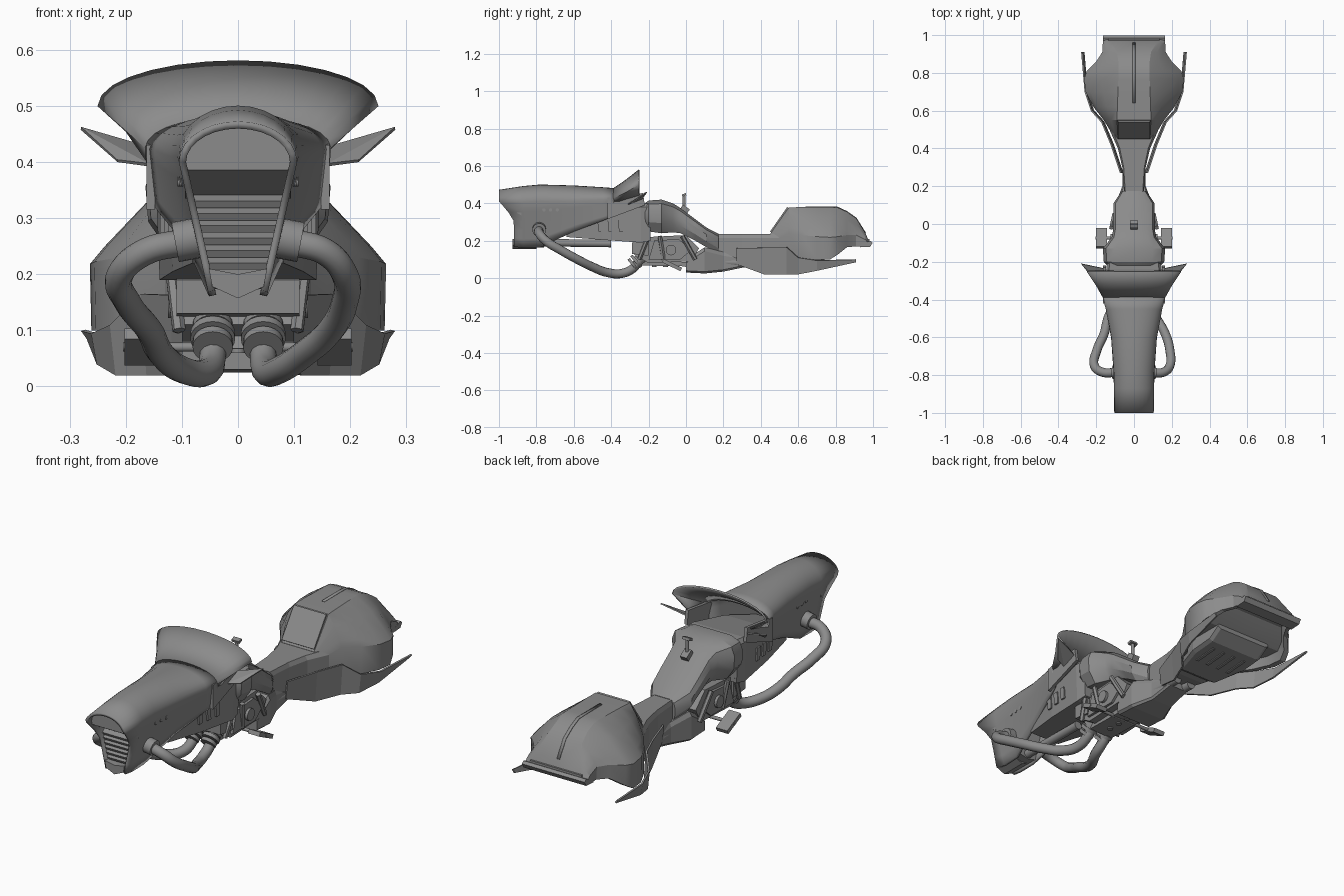
import bpy, bmesh, math
from mathutils import Vector

if "Cube" in bpy.data.objects:
    bpy.data.objects.remove(bpy.data.objects["Cube"], do_unlink=True)

# One grey for the whole machine
GREY = bpy.data.materials.new("body grey")
GREY.use_nodes = True
GREY.diffuse_color = (.26, .26, .26, 1)
GREY.node_tree.nodes["Principled BSDF"].inputs["Base Color"].default_value = (.26, .26, .26, 1)


def make(name, verts, faces, thick=0, smooth=True):
    me = bpy.data.meshes.new(name)
    me.from_pydata([tuple(v) for v in verts], [], faces)
    bm = bmesh.new()
    bm.from_mesh(me)
    bmesh.ops.remove_doubles(bm, verts=bm.verts, dist=0.0005)
    bmesh.ops.recalc_face_normals(bm, faces=bm.faces)
    bm.to_mesh(me)
    bm.free()
    me.materials.append(GREY)
    ob = bpy.data.objects.new(name, me)
    bpy.context.collection.objects.link(ob)
    if thick:
        mod = ob.modifiers.new("thickness", "SOLIDIFY")
        mod.thickness = thick
        mod.offset = 0
    if smooth:
        bpy.ops.object.select_all(action="DESELECT")
        ob.select_set(True)
        bpy.context.view_layer.objects.active = ob
        bpy.ops.object.shade_smooth_by_angle(angle=math.radians(28))
    return ob


def skin(name, rings, closed=True, **kw):
    """Bridge equal-length rings; closed rings are also capped."""
    n = len(rings[0])
    verts = [p for r in rings for p in r]
    faces = []
    for i in range(len(rings) - 1):
        for j in range(n if closed else n - 1):
            k = (j + 1) % n
            faces.append((i * n + j, i * n + k, (i + 1) * n + k, (i + 1) * n + j))
    if closed:
        faces += [tuple(range(n)), tuple(range(len(verts) - n, len(verts)))]
    return make(name, verts, faces, **kw)


def whole(y, half):
    """Mirror a half section (x, z) that runs from top centre downwards."""
    right = [(-x, y, z) for x, z in reversed(half) if x > 0]
    return right + [(x, y, z) for x, z in half]


def prism(name, profile, x0, x1):
    return skin(name, [[(x, y, z) for y, z in profile] for x in (x0, x1)], smooth=False)


def slab(y, w, t, b):
    return whole(y, [(0, t), (w * .88, t), (w, t - .02), (w, b + .01), (w * .88, b), (0, b)])


def box(name, centre, size, tilt=0):
    bpy.ops.mesh.primitive_cube_add(size=1, location=centre, rotation=(tilt, 0, 0))
    ob = bpy.context.object
    ob.name = name
    ob.scale = size
    ob.data.materials.append(GREY)


def rod(name, a, b, r, sides=20):
    a, b = Vector(a), Vector(b)
    bpy.ops.mesh.primitive_cylinder_add(vertices=sides, radius=r, depth=(b - a).length, location=(a + b) / 2)
    ob = bpy.context.object
    ob.name = name
    ob.rotation_euler = (b - a).to_track_quat("Z", "Y").to_euler()
    ob.data.materials.append(GREY)
    bpy.ops.object.shade_smooth_by_angle(angle=math.radians(35))


def pipe(name, pts, r):
    cu = bpy.data.curves.new(name, "CURVE")
    cu.dimensions = "3D"
    cu.bevel_depth, cu.bevel_resolution, cu.resolution_u = r, 4, 6
    sp = cu.splines.new("BEZIER")
    sp.bezier_points.add(len(pts) - 1)
    for bp, p in zip(sp.bezier_points, pts):
        bp.co = p
        bp.handle_left_type = bp.handle_right_type = "AUTO"
    cu.materials.append(GREY)
    bpy.context.collection.objects.link(bpy.data.objects.new(name, cu))


def arch(w, wz, top, n=7):
    angles = [math.pi / 2 * i / n for i in range(n + 1)]
    return [(w * math.sin(a), wz + (top - wz) * math.cos(a)) for a in angles]


def rake(p):
    """Sweep the lower nose opening back below the brow."""
    x, y, z = p
    return (x, y + .08 * min(1, max(0, (.405 - z) / .1)) ** .7, z)


# Front cowl: arched shell with a raked nose opening
cowl = []
for y, top, w, wz, bz, bw in [(-1, .466, .099, .4, .17, .047), (-.87, .486, .1, .405, .162, .045),
                              (-.78, .494, .102, .41, .165, .047), (-.6, .489, .115, .41, .25, .085),
                              (-.45, .48, .143, .42, .305, .13), (-.385, .475, .16, .425, .33, .15)]:
    flank = [(w + (bw - w) * k / 5, wz + (bz - wz) * k / 5) for k in range(1, 6)]
    cowl.append(whole(y, arch(w, wz, top) + flank))
cowl[0] = [rake(p) for p in cowl[0]]
skin("front_cowl", cowl, closed=False, thick=.013)

# Flared windscreen
skin("windscreen", [whole(-.39, arch(.161, .425, .475) + [(.158, .4)]),
                    whole(-.32, arch(.2, .46, .523) + [(.162, .425)]),
                    whole(-.25, arch(.247, .5, .578) + [(.165, .445)])], closed=False, thick=.008)

# Nose core, brow, grille slats and pointed chin
skin("nose_core", [whole(y, arch(.098, .4, t, 4) + [(b, .175), (0, .165)])
                   for y, t, b in [(-.885, .48, .043), (-.76, .488, .045)]], smooth=False)
skin("nose_brow", [whole(y, arch(.096, .4, t, 6) + [(.094, b), (0, b)])
                   for y, t, b in [(-.968, .466, .386), (-.88, .48, .335)]], smooth=False)
for i in range(6):
    z = .22 + i * .022
    box("grille_slat", (0, -.897, z), (.1 + .45 * (z - .2), .024, .014), .5)
skin("pointed_chin", [whole(y, [(0, .2), (.052, .21), (.046, .178), (0, .157)])
                      for y in (-.928, -.8)], smooth=False)

# Frame under the cowl
skin("under_frame", [whole(y, [(0, t), (w * .9, t), (w, t - .02), (w * .95, b), (0, b)])
                     for y, t, w, b in [(-.64, .3, .085, .22), (-.45, .36, .122, .205),
                                        (-.24, .4, .147, .19), (-.19, .4, .14, .2)]], smooth=False)
rod("under_pipe", (0, -.78, .19), (0, -.4, .185), .02)

# Seat and tank
skin("tank_and_seat", [whole(y, [(0, t), (w * .6, t), (w * .9, t - .12 * (t - b)), (w, t - .35 * (t - b)),
                                 (w * .97, b + .3 * (t - b)), (w * .75, b), (0, b)])
                       for y, t, w, b in [(-.235, .39, .13, .27), (-.2, .415, .16, .25), (-.13, .42, .165, .24),
                                          (-.07, .4, .118, .245), (-.03, .375, .11, .24), (.05, .315, .11, .2),
                                          (.11, .27, .108, .165), (.175, .237, .065, .125)]])
skin("tail_arm", [slab(y, w, .235, b) for y, w, b in
                  [(.14, .05, .14), (.3, .062, .09), (.4, .085, .08), (.5, .13, .09)]], smooth=False)

# Control stalk
rod("stalk", (0, -.01, .34), (0, -.01, .44), .008)
box("stalk_base", (0, -.005, .37), (.035, .045, .025), -.6)
box("stalk_grip", (0, -.01, .445), (.04, .022, .012), .3)

# Rear shell with undercut belly
skin("rear_shell", [whole(y, [(0, t), (tw, t), (tw + (w - tw) * .45, t - .33 * (t - m)),
                              (tw + (w - tw) * .85, t - .8 * (t - m)), (w, m), (w * .99, b),
                              (w * .88, b), (w * .82, b + .04), (0, b + .04)])
                    for y, t, tw, m, w, b in [(.45, .236, .085, .19, .1, .11), (.55, .378, .09, .24, .16, .1),
                                              (.62, .38, .088, .23, .215, .1), (.7, .38, .085, .222, .256, .1),
                                              (.77, .38, .083, .218, .264, .1), (.81, .378, .083, .222, .25, .125),
                                              (.86, .355, .083, .23, .2, .165), (.91, .32, .09, .23, .168, .17),
                                              (.96, .24, .12, .205, .165, .17), (.98, .19, .13, .18, .165, .168)]])
prism("tail_lip", [(.93, .178), (.985, .2), (.998, .19), (.985, .168), (.93, .165)], -.165, .165)
box("backrest_panel", (0, .5, .311), (.17, .16, .012), math.atan2(.143, .1))
skin("shell_spine_strip", [[(-.007, y, z), (.007, y, z)] for y, z in
                           [(.64, .381), (.81, .38), (.86, .357), (.91, .322), (.96, .242)]],
     closed=False, thick=.004)
skin("belly_tray", [slab(y, w, .16, b) for y, w, b in
                    [(.4, .08, .1), (.46, .11, .065), (.6, .15, .075), (.72, .15, .085), (.78, .15, .125)]],
     smooth=False)
for x in (-.09, -.03, .03, .09):
    box("belly_rib", (x, .62, .076), (.014, .12, .008), .08)

# Engine and underside
prism("engine_block", [(-.25, .11), (-.2, .22), (.0, .23), (.07, .16), (.03, .09), (-.2, .08)], -.1, .1)
prism("engine_front", [(-.29, .13), (-.29, .19), (-.2, .21), (-.2, .12)], -.11, .11)
skin("skid_fairing", [slab(y, w, t, b) for y, w, t, b in
                      [(0, .1, .1, .03), (.1, .1, .165, .025), (.2, .062, .14, .035), (.32, .055, .12, .06)]],
     smooth=False)
prism("skid_plate", [(-.24, .068), (-.22, .09), (.06, .085), (.06, .062)], -.065, .065)
for i in range(4):
    rod("skid_stud", (0, -.17 + i * .06, .06), (0, -.17 + i * .06, .07), .013)
rod("foot_bar", (-.205, -.075, .07), (.205, -.075, .07), .008)

# Exhaust path, with its own spread on each side
SPREAD = {-1: (.09, .165, .21, .197, .158, .138, .1, .055, .045, .045),
          1: (.09, .155, .19, .19, .165, .12, .075, .05, .045, .045)}
SIDE_PATH = [(-.785, .258), (-.785, .24), (-.75, .2), (-.67, .15), (-.58, .1),
             (-.5, .06), (-.42, .03), (-.34, .026), (-.28, .055), (-.25, .1)]

# Parts found on both sides
for s in (-1, 1):
    prism("cowl_cheek", [(-.42, .43), (-.23, .455), (-.22, .39), (-.42, .315)], s * .148, s * .163)
    make("winglet", [(s * .16, -.31, .395), (s * .215, -.29, .402), (s * .28, -.21, .46), (s * .16, -.235, .425)],
         [(0, 1, 2), (0, 2, 3)], thick=.006, smooth=False)
    # Slanted vents and side dots
    for i in range(3):
        y = -.46 + i * .055
        x = s * (.121 + i * .007)
        prism("side_vent", [(y - .014, .31), (y + .012, .31), (y + .016, .25), (y - .008, .25)], x - .004, x + .004)
        y = -.76 + i * .036
        rod("side_dot", (s * .085, y, .365), (s * (.102 + i * .003), y, .365), .009, 12)
    # Engine braces and foot pegs
    for y0, y1 in ((-.25, -.2), (-.12, -.14), (.05, -.02)):
        rod("engine_brace", (s * .105, y0, .1), (s * .12, y1, .225), .012, 6)
    prism("engine_side_plate", [(-.2, .1), (-.17, .2), (-.04, .21), (.03, .15), (-.03, .1)], s * .1, s * .112)
    rod("engine_hub", (s * .1, -.08, .15), (s * .125, -.08, .15), .028)
    box("foot_peg", (s * .172, -.075, .07), (.06, .11, .02), -.45)
    # Tail fins
    fin = [(.27, .07, .16, .075), (.42, .12, .163, .02), (.54, .17, .165, .02), (.6, .225, .11, .02),
           (.7, .258, .095, .04), (.91, .276, .1, .086)]
    skin("tail_fin", [[(s * x, y, t), (s * (x - .01), y, b)] for y, x, t, b in fin],
         closed=False, thick=.008, smooth=False)
    # Exhaust pipe, nose socket and finned collar
    pipe("exhaust_pipe", [(s * x, y, z) for x, (y, z) in zip(SPREAD[s], SIDE_PATH)], .024)
    rod("pipe_socket", (s * .07, -.785, .265), (s * .112, -.785, .257), .036)
    for i in range(3):
        a = Vector((s * .045, -.29 + i * .018, .07 + i * .015))
        rod("pipe_collar", a, a + Vector((0, .012, .01)), .032 + .004 * (i % 2 + 1))
    rod("pipe_mount", (s * .045, -.27, .08), (s * .045, -.2, .13), .031)
    rod("rear_exhaust", (s * .04, .02, .09), (s * .04, .36, .08), .022)
